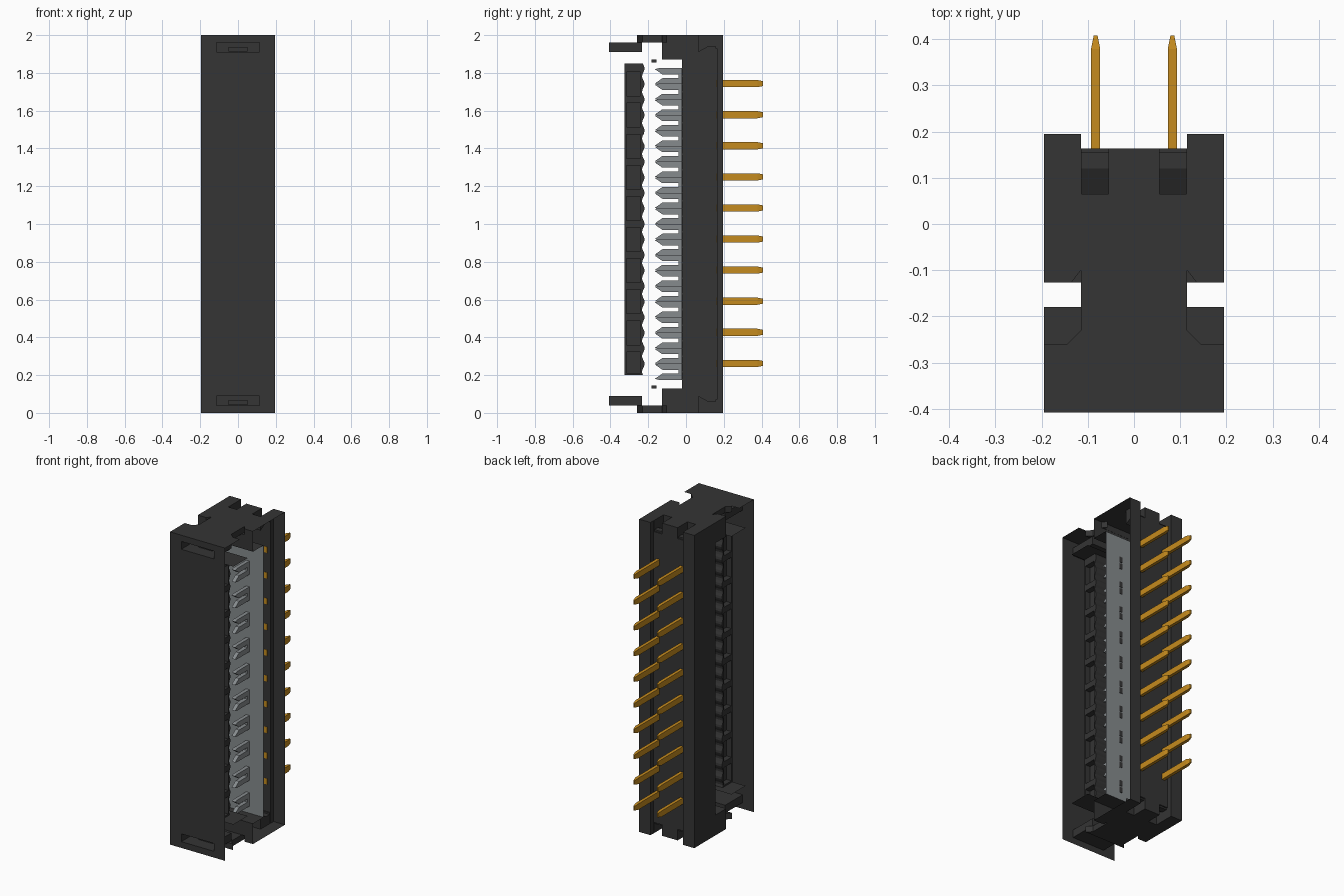
import bpy, bmesh, math

if "Cube" in bpy.data.objects:
    bpy.data.objects.remove(bpy.data.objects["Cube"])


def material(name, rgb):
    m = bpy.data.materials.new(name)
    m.use_nodes = True
    col = (*rgb, 1)
    m.diffuse_color = col
    m.node_tree.nodes["Principled BSDF"].inputs["Base Color"].default_value = col
    return m


BLACK = material("black plastic", (0.035, 0.035, 0.035))
GREY = material("grey metal", (0.24, 0.26, 0.27))
GOLD = material("gold contact", (0.56, 0.26, 0.013))


def add_object(name, bm, *mats):
    bmesh.ops.recalc_face_normals(bm, faces=bm.faces)
    me = bpy.data.meshes.new(name)
    bm.to_mesh(me)
    bm.free()
    for m in mats:
        me.materials.append(m)
    ob = bpy.data.objects.new(name, me)
    bpy.context.collection.objects.link(ob)
    return ob


def extrude(bm, pts, axis, lo, hi):
    """Prism: 2D points (the other two axes in order) swept along an axis."""
    def place(p, d):
        c = list(p)
        c.insert("xyz".index(axis), d)
        return bm.verts.new(c)
    a = [place(p, lo) for p in pts]
    b = [place(p, hi) for p in pts]
    bm.faces.new(a)
    bm.faces.new(b)
    n = len(pts)
    for i in range(n):
        j = (i + 1) % n
        bm.faces.new((a[i], a[j], b[j], b[i]))


def box(bm, x0, x1, y0, y1, z0, z1):
    extrude(bm, [(x0, y0), (x1, y0), (x1, y1), (x0, y1)], "z", z0, z1)


def cut(ob, bm):
    """Subtract the cutter mesh and bake the result."""
    cutter = add_object("cutter", bm)
    cutter.hide_render = True
    mod = ob.modifiers.new("cut", "BOOLEAN")
    mod.operation, mod.solver, mod.object = "DIFFERENCE", "EXACT", cutter
    dg = bpy.context.evaluated_depsgraph_get()
    dg.update()
    me = bpy.data.meshes.new_from_object(ob.evaluated_get(dg))
    ob.modifiers.clear()
    ob.data = me
    bpy.data.objects.remove(cutter)


def open_faces(ob, rule):
    """Remove the faces for which rule(centre, normal) holds."""
    bm = bmesh.new()
    bm.from_mesh(ob.data)
    gone = [f for f in bm.faces if rule(f.calc_center_median(), f.normal)]
    bmesh.ops.delete(bm, geom=gone, context="FACES")
    bm.to_mesh(ob.data)
    bm.free()


W, N = 0.195, 0.115           # half width, half width of the waist
PITCH = 0.1646
PIN_X = 0.083


def ends(z0, z1):
    """The same height range at the top and the bottom end."""
    return ((z0, z1), (2 - z1, 2 - z0))


def contact_z(side, k):
    """Contact heights; the two columns are staggered by half a pitch."""
    return 1 + (k - 4.5) * PITCH - side * PITCH / 4


# Housing: C-shaped side profile, back channel, end recesses, one open side
bm = bmesh.new()
extrude(bm, [(-0.127, 0), (-0.127, 0.13), (-0.02, 0.13), (-0.02, 1.87), (-0.127, 1.87),
             (-0.127, 2), (0.195, 2), (0.195, 0)], "x", -W, W)
housing = add_object("housing", bm, BLACK, GREY)
bm = bmesh.new()
box(bm, -N, N, 0.163, 0.3, -0.1, 2.1)
cut(housing, bm)
recess = [(0.065, 2.1), (0.065, 1.91), (0.12, 1.94), (0.155, 1.94), (0.155, 1.93),
          (0.18, 1.93), (0.18, 2.1)]
for s in (-1, 1):
    bm = bmesh.new()
    for pts in (recess, [(y, 2 - z) for y, z in recess]):
        extrude(bm, pts, "x", *sorted((s * 0.055, s * (N - 0.001))))
    # Chamfered notches beside the waist
    for z0, z1 in ends(1.962, 2.1):
        extrude(bm, [(s * N, -0.1), (s * 0.142, -0.135), (s * N, -0.135)], "z", z0, z1)
    cut(housing, bm)
open_faces(housing, lambda c, n: n.x > 0.9 and c.x > W - 0.001)
for f in housing.data.polygons:
    f.material_index = int(abs(f.center.y + 0.02) < 0.002 and abs(f.normal.y) > 0.9)

# Cover: shallow shell with a slot near each end, open at the sides, back and bottom
bm = bmesh.new()
box(bm, -W, W, -0.408, -0.26, 0, 2)
cover = add_object("cover", bm, BLACK)
bm = bmesh.new()
for z0, z1 in ends(1.91, 1.96):
    box(bm, -N, N, -0.5, -0.2, z0, z1)
cut(cover, bm)
open_faces(cover, lambda c, n: (abs(n.x) > 0.9 and abs(c.x) > W - 0.001)
           or (n.y > 0.9 and c.y > -0.261) or c.z < 0.001)

# Latches: flared waist, slot end, hook and shelf at both ends
bm = bmesh.new()
half = [(0.145, -0.26), (N, -0.23), (N, -0.126)]
waist = half + [(-x, y) for x, y in reversed(half)]
for z0, z1 in ends(1.962, 2):
    extrude(bm, waist, "z", z0, z1)
for z0, z1 in ends(1.91, 1.96):
    box(bm, -N, N, -0.26, -0.232, z0, z1)
    box(bm, -0.05, 0.05, -0.33, -0.26, z0 + 0.002, z0 + 0.028)
for z0, z1 in ends(1.855, 1.87):
    box(bm, -0.05, 0.05, -0.182, -0.155, z0, z1)
add_object("end_latches", bm, BLACK)
bm = bmesh.new()
for z in (0.2, 1.85):
    bm.faces.new([bm.verts.new(p) for p in
                  ((-W, -0.325, z), (W, -0.325, z), (W, -0.18, z), (-W, -0.18, z))])
add_object("cover_shelves", bm, BLACK)

# Wire guide: block with a scalloped back and square recesses in both sides
bm = bmesh.new()
steps = 120
edge = []
for i in range(steps + 1):
    z = 0.2 + 1.65 * i / steps
    edge.append((-0.226 + 0.007 * math.cos((z - 1) / PITCH * 4 * math.pi), z))
extrude(bm, [(-0.325, 1.85), (-0.325, 0.2)] + edge, "x", -0.1, 0.1)
guide = add_object("wire_guide", bm, BLACK)
bm = bmesh.new()
for s in (-1, 1):
    for k in range(10):
        z = 1 + (k - 4.5) * PITCH
        z0, z1 = max(z - 0.0635, 0.21), min(z + 0.0635, 1.84)
        box(bm, *sorted((s * 0.065, s * 0.12)), -0.316, -0.24, z0, z1)
cut(guide, bm)

# Forked blades: a V mouth narrowing to a slot that grips each wire
fork = [(-0.02, 0.043), (-0.145, 0.043), (-0.165, 0.038), (-0.125, 0.010), (-0.04, 0.010)]
fork += [(y, -z) for y, z in reversed(fork)]
bm = bmesh.new()
for s in (-1, 1):
    for k in range(10):
        c = contact_z(s, k)
        extrude(bm, [(y, c + z) for y, z in fork], "x", s * PIN_X - 0.012, s * PIN_X + 0.012)
add_object("forked_blades", bm, GREY)

# Small dark slots behind each blade
bm = bmesh.new()
for s in (-1, 1):
    for k in range(10):
        for d in (-0.022, 0.022):
            c = contact_z(s, k) + d
            box(bm, s * PIN_X - 0.01, s * PIN_X + 0.01, -0.0195, -0.017, c - 0.018, c + 0.018)
add_object("blade_slots", bm, BLACK)

# Two rows of flat pins with tapered tips
bm = bmesh.new()
for s in (-1, 1):
    for k in range(10):
        c = 0.262 + k * PITCH
        rings = []
        for y, hx, hz in ((0.161, 0.01, 0.019), (0.378, 0.01, 0.019), (0.408, 0.004, 0.013)):
            rings.append([bm.verts.new((s * PIN_X + a * hx, y, c + b * hz))
                          for a, b in ((-1, -1), (1, -1), (1, 1), (-1, 1))])
        bm.faces.new(rings[0])
        bm.faces.new(rings[-1])
        for p, q in zip(rings, rings[1:]):
            for i in range(4):
                j = (i + 1) % 4
                bm.faces.new((p[i], p[j], q[j], q[i]))
add_object("pins", bm, GOLD)
